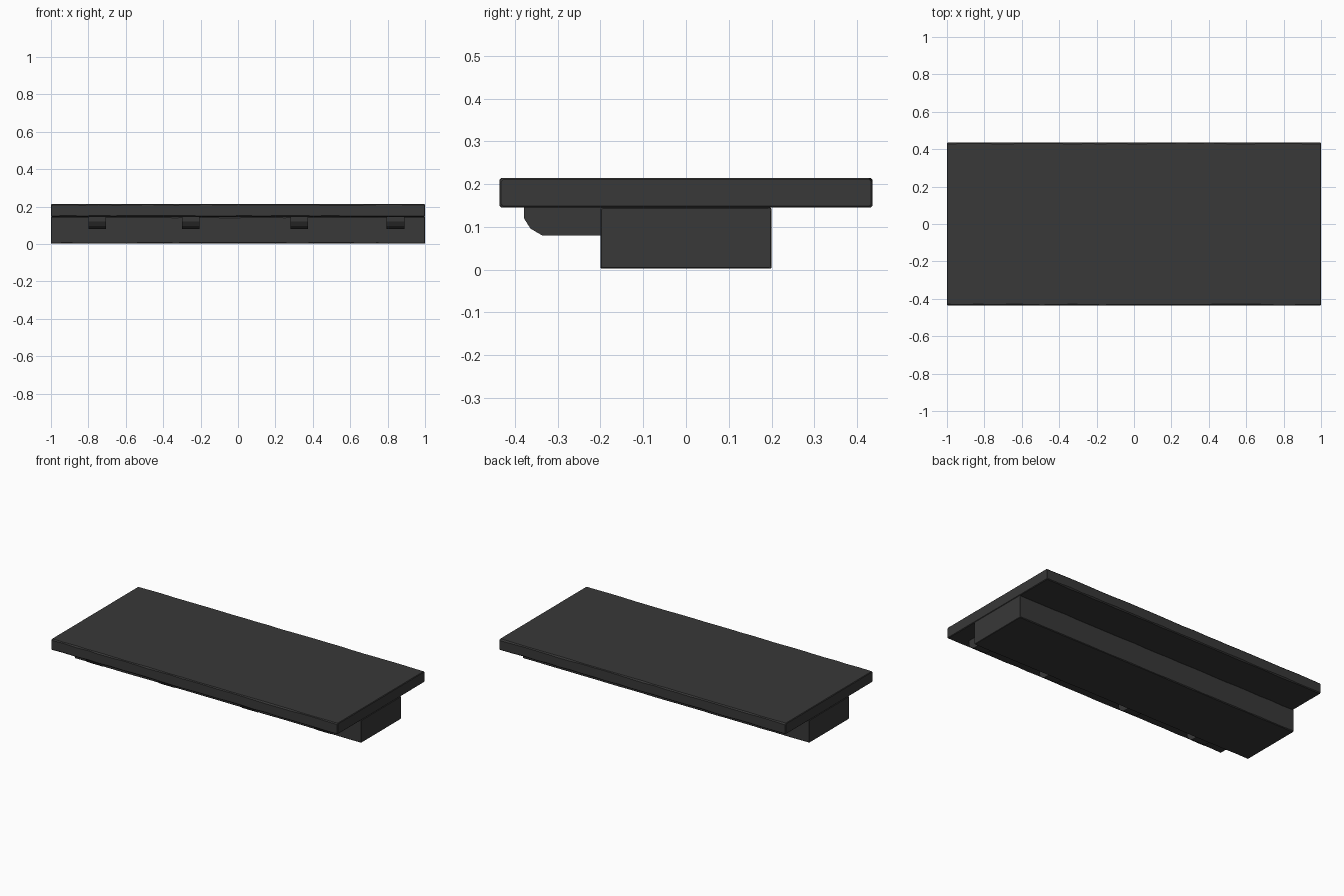
import bpy, bmesh, random

if "Cube" in bpy.data.objects:
    bpy.data.objects.remove(bpy.data.objects["Cube"])

random.seed(4)

stone = bpy.data.materials.new("dark_stone")
stone.diffuse_color = (0.04, 0.04, 0.04, 1)
stone.use_nodes = True
stone.node_tree.nodes["Principled BSDF"].inputs["Base Color"].default_value = stone.diffuse_color


def loft(name, rings):
    """Skin a list of equal-length point rings and cap both ends."""
    bm = bmesh.new()
    loops = [[bm.verts.new(p) for p in ring] for ring in rings]
    n = len(loops[0])
    for a, b in zip(loops, loops[1:]):
        for i in range(n):
            j = (i + 1) % n
            bm.faces.new((a[i], a[j], b[j], b[i]))
    bm.faces.new(loops[0])
    bm.faces.new(loops[-1])
    bmesh.ops.recalc_face_normals(bm, faces=bm.faces[:])
    mesh = bpy.data.meshes.new(name)
    bm.to_mesh(mesh)
    bm.free()
    mesh.materials.append(stone)
    obj = bpy.data.objects.new(name, mesh)
    bpy.context.collection.objects.link(obj)
    return obj


def worn_beam(name, half_y, z0, z1, chamfer, steps=24):
    """Long block whose chamfers vary slightly, like hewn stone."""
    def ring(x, inset):
        y, lo, hi = half_y - inset, z0 + inset, z1 - inset
        pts = []
        for cy, cz, sy, sz in ((-y, lo, 1, 1), (y, lo, -1, 1),
                               (y, hi, -1, -1), (-y, hi, 1, -1)):
            c = chamfer * random.uniform(0.6, 1.4)
            along_y, along_z = (x, cy + sy * c, cz), (x, cy, cz + sz * c)
            pts += [along_z, along_y] if sy * sz > 0 else [along_y, along_z]
        return pts

    end = 1 - chamfer * 0.6
    rings = [ring(-1, chamfer * 0.6)]
    rings += [ring(-end + 2 * end * i / steps, 0) for i in range(steps + 1)]
    rings.append(ring(1, chamfer * 0.6))
    return loft(name, rings)


# Top slab and the wall block beneath it
worn_beam("shelf_slab", 0.436, 0.145, 0.214, 0.006)
worn_beam("support_block", 0.2, 0.002, 0.145, 0.004)

# Four front brackets with rounded noses
profile = [(-0.19, 0.08), (-0.337, 0.08), (-0.364, 0.096),
           (-0.379, 0.12), (-0.379, 0.147), (-0.19, 0.147)]
for i, x in enumerate((-0.753, -0.253, 0.327, 0.842)):
    loft(f"bracket_{i + 1}",
         [[(x + dx, y, z) for y, z in profile] for dx in (-0.047, 0.047)])
